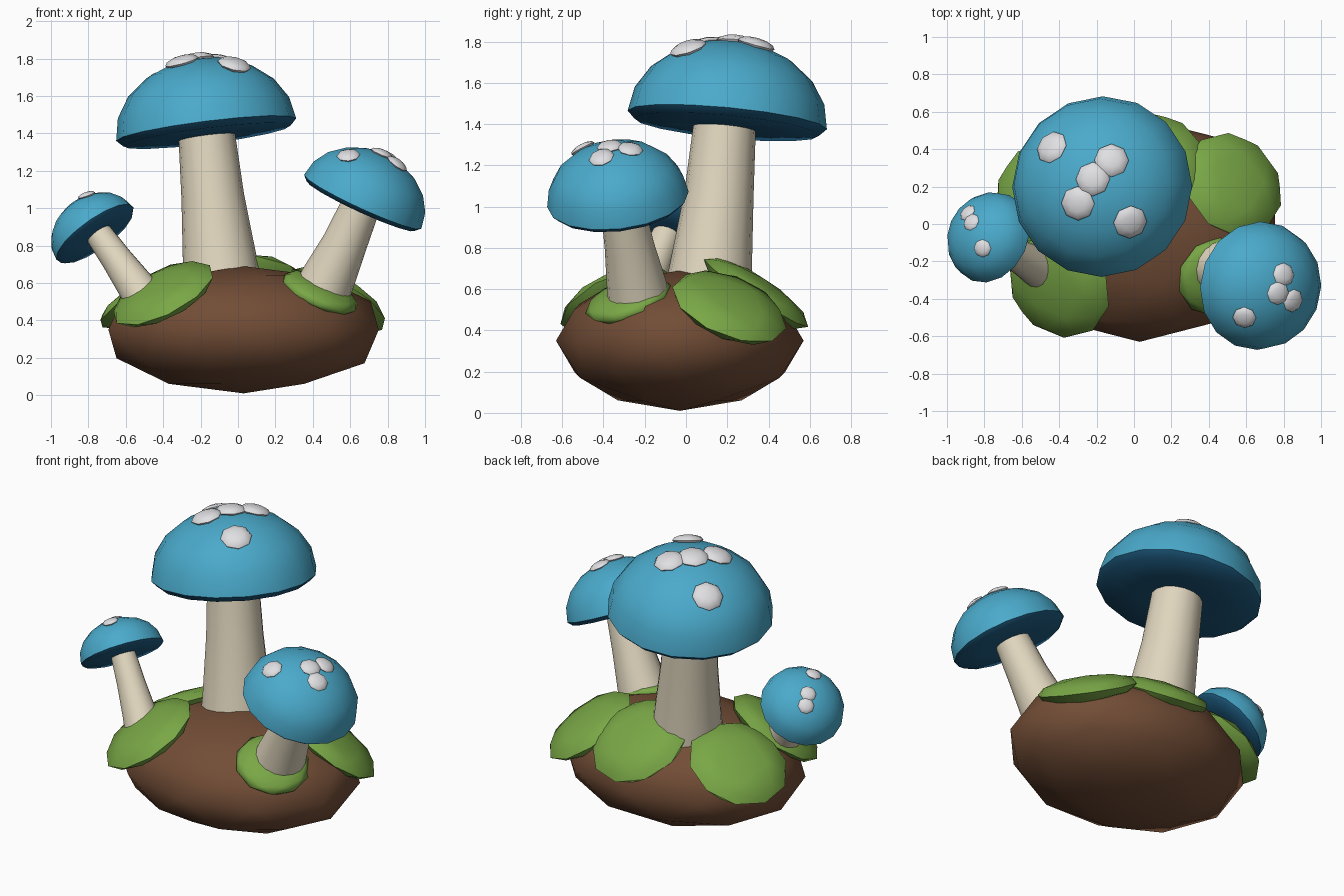
import bpy, bmesh, math
from mathutils import Vector, Matrix

if "Cube" in bpy.data.objects:
    bpy.data.objects.remove(bpy.data.objects["Cube"])


def srgb(r, g, b):
    return [((c / 255 + 0.055) / 1.055) ** 2.4 for c in (r, g, b)] + [1.0]


def material(name, rgb):
    m = bpy.data.materials.new(name)
    m.diffuse_color = srgb(*rgb)
    m.use_nodes = True
    m.node_tree.nodes["Principled BSDF"].inputs["Base Color"].default_value = m.diffuse_color
    return m


SOIL = material("soil_brown", (114, 77, 54))
MOSS = material("moss_green", (121, 167, 70))
STEM = material("stem_cream", (224, 214, 190))
CAP = material("cap_blue", (74, 170, 203))
GILL = material("underside_dark_blue", (30, 92, 130))
SPOT = material("spot_white", (224, 224, 227))


def finish(name, bm, mats, angle=60):
    bmesh.ops.recalc_face_normals(bm, faces=bm.faces)
    me = bpy.data.meshes.new(name)
    bm.to_mesh(me)
    bm.free()
    ob = bpy.data.objects.new(name, me)
    bpy.context.collection.objects.link(ob)
    for m in mats:
        me.materials.append(m)
    bpy.ops.object.select_all(action='DESELECT')
    ob.select_set(True)
    bpy.context.view_layer.objects.active = ob
    bpy.ops.object.shade_smooth_by_angle(angle=math.radians(angle))
    return ob


def frame(center, normal):
    """Matrix placing local z along normal at center."""
    rot = Vector((0, 0, 1)).rotation_difference(Vector(normal).normalized())
    return Matrix.Translation(center) @ rot.to_matrix().to_4x4()


def blob(name, center, normal, size, mat):
    """Flattened low-poly ball."""
    bm = bmesh.new()
    bmesh.ops.create_icosphere(bm, subdivisions=2, radius=1)
    bm.transform(frame(center, normal) @ Matrix.Diagonal((*size, 1)))
    return finish(name, bm, [mat])


def loft(bm, rings, cap_ends=True):
    """Skin a list of equal vertex rings."""
    for a, b in zip(rings, rings[1:]):
        n = len(a)
        for i in range(n):
            bm.faces.new((a[i], a[(i + 1) % n], b[(i + 1) % n], b[i]))
    if cap_ends:
        bm.faces.new(rings[0])
        bm.faces.new(rings[-1])


def stem(name, path, sides=16):
    """Tapered tube through (center, radius) stations."""
    bm = bmesh.new()
    axis = Vector(path[-1][0]) - Vector(path[0][0])
    rings = []
    for c, r in path:
        m = frame(c, axis)
        rings.append([bm.verts.new(m @ Vector((r * math.cos(t), r * math.sin(t), 0)))
                      for t in (2 * math.pi * i / sides for i in range(sides))])
    loft(bm, rings)
    finish(name, bm, [STEM])


def cap(name, center, normal, r, h, sides=16, steps=5):
    """Dome with a shallow darker underside."""
    bm = bmesh.new()
    prof = [(0.5 * r, -0.09 * r), (0.93 * r, -0.07 * r)]
    prof += [(r * math.cos(a), h * math.sin(a))
             for a in (math.pi / 2 * k / steps for k in range(steps))]
    rings = [[bm.verts.new((p * math.cos(t), p * math.sin(t), z))
              for t in (2 * math.pi * i / sides for i in range(sides))] for p, z in prof]
    loft(bm, rings, False)
    bm.faces.new(rings[0])
    top = bm.verts.new((0, 0, h))
    for i in range(sides):
        bm.faces.new((rings[-1][i], rings[-1][(i + 1) % sides], top))
    for f in bm.faces:
        f.material_index = 1 if f.calc_center_median().z < 0 else 0
    bm.transform(frame(center, normal))
    finish(name, bm, [CAP, GILL], 50)


def spots(name, center, normal, r, h, size, points):
    """White discs dropped straight down onto a dome."""
    m = frame(center, normal)
    inv = m.inverted()
    for k, (x, y) in enumerate(points):
        z = center[2] + r + h
        while True:
            p = inv @ Vector((x, y, z))
            if (p.x ** 2 + p.y ** 2) / r ** 2 + p.z ** 2 / h ** 2 <= 1:
                break
            z -= 0.002
        n = m.to_3x3() @ Vector((p.x / r ** 2, p.y / r ** 2, p.z / h ** 2))
        bm = bmesh.new()
        bmesh.ops.create_uvsphere(bm, u_segments=8, v_segments=6, radius=1)
        bm.transform(frame((x, y, z), n) @ Matrix.Diagonal((size, size, size * 0.36, 1)))
        finish(f"{name}_{k + 1}", bm, [SPOT])


# Soil mound
blob("soil_mound", (0.03, -0.03, 0.35), (0, 0, 1), (0.76, 0.60, 0.34), SOIL)

# Moss patches: center, facing, radius, half thickness
for nm, c, n, r, t in [
    ("front_left", (-0.40, -0.33, 0.54), (-0.42, -0.36, 0.82), 0.30, 0.08),
    ("front_right", (0.44, -0.28, 0.55), (0.36, -0.30, 0.85), 0.22, 0.06),
    ("right", (0.53, 0.21, 0.51), (0.45, 0.33, 0.80), 0.295, 0.08),
    ("back", (0.09, 0.34, 0.58), (0.08, 0.52, 0.80), 0.30, 0.08),
    ("left", (-0.48, 0.16, 0.52), (-0.45, 0.20, 0.80), 0.30, 0.08),
]:
    blob("moss_" + nm, c, n, (r, r, t), MOSS)

# Mushrooms: stem stations, cap placement, spots
for nm, path, c, n, r, h, s, pts in [
    ("tall", [((-0.08, 0.10, 0.50), 0.22), ((-0.095, 0.12, 0.70), 0.20),
              ((-0.135, 0.16, 1.06), 0.168), ((-0.17, 0.19, 1.42), 0.15)],
     (-0.17, 0.20, 1.42), (-0.126, 0.095, 1), 0.485, 0.386, 0.092,
     [(-0.44, 0.41), (-0.12, 0.34), (-0.22, 0.24), (-0.30, 0.11), (-0.02, 0.01)]),
    ("right", [((0.42, -0.22, 0.48), 0.16), ((0.48, -0.24, 0.62), 0.145),
               ((0.57, -0.275, 0.81), 0.12), ((0.655, -0.31, 1.01), 0.105)],
     (0.667, -0.33, 1.035), (0.415, -0.108, 0.90), 0.345, 0.28, 0.063,
     [(0.80, -0.27), (0.77, -0.37), (0.85, -0.41), (0.59, -0.50)]),
    ("left", [((-0.47, -0.26, 0.47), 0.115), ((-0.55, -0.21, 0.59), 0.10),
              ((-0.65, -0.15, 0.73), 0.083), ((-0.75, -0.09, 0.87), 0.073)],
     (-0.765, -0.075, 0.865), (-0.556, 0.30, 0.775), 0.25, 0.20, 0.048,
     [(-0.89, 0.06), (-0.87, 0.01), (-0.81, -0.13)]),
]:
    stem(nm + "_stem", path)
    cap(nm + "_cap", c, n, r, h)
    spots(nm + "_spot", c, n, r, h, s, pts)
